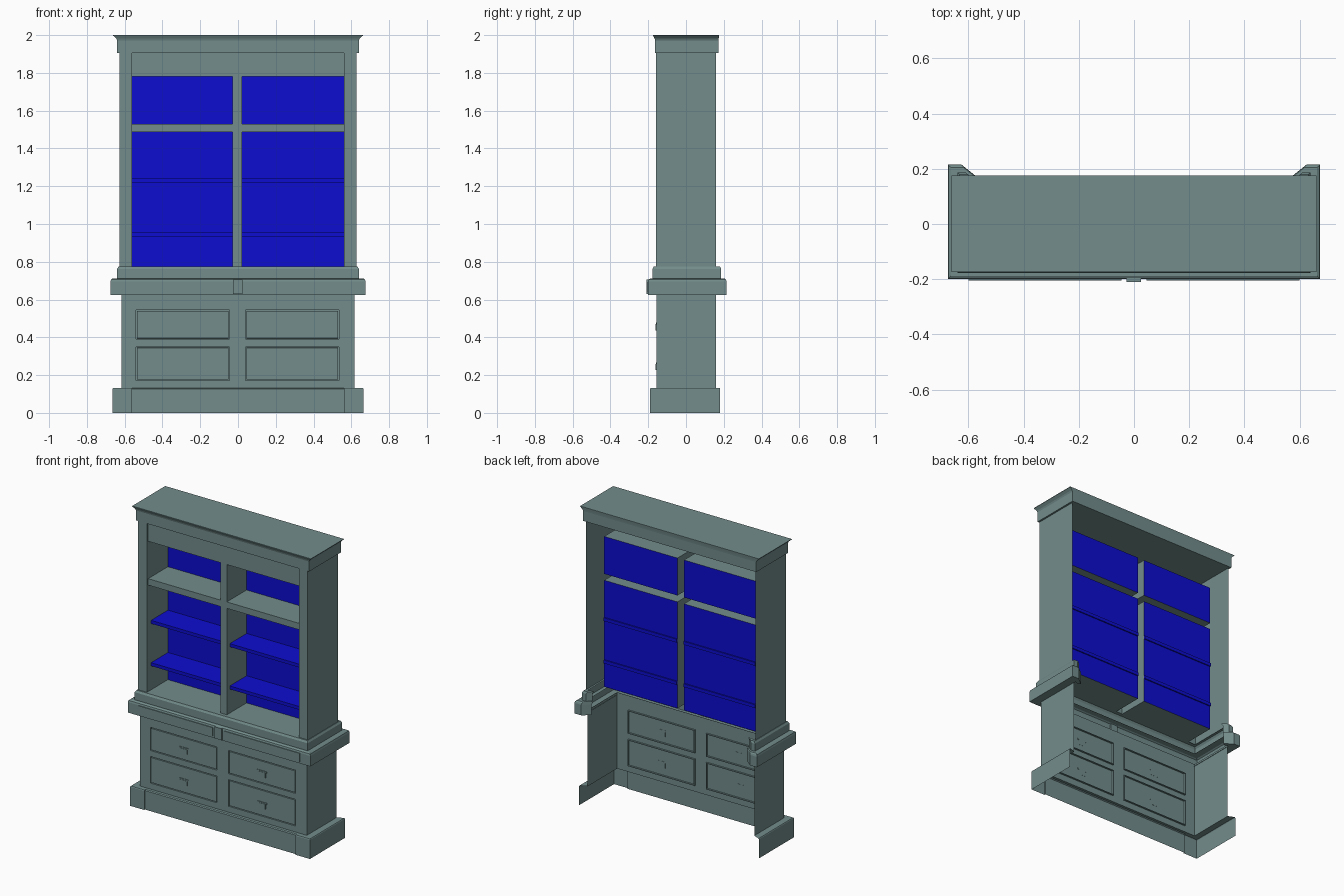
import bpy
import bmesh

if "Cube" in bpy.data.objects:
    bpy.data.objects.remove(bpy.data.objects["Cube"], do_unlink=True)


def material(name, rgb):
    m = bpy.data.materials.new(name)
    m.use_nodes = True
    m.diffuse_color = (*rgb, 1)
    m.node_tree.nodes["Principled BSDF"].inputs["Base Color"].default_value = (*rgb, 1)
    return m


PAINT = material("grey_green_paint", (0.17, 0.265, 0.26))
BLUE = material("deep_blue", (0.004, 0.004, 0.64))


def finish(name, bm, *mats):
    me = bpy.data.meshes.new(name)
    bm.to_mesh(me)
    bm.free()
    for m in mats or (PAINT,):
        me.materials.append(m)
    ob = bpy.data.objects.new(name, me)
    bpy.context.collection.objects.link(ob)
    return ob


def cuboid(bm, x, y, z):
    """Add a box given three (low, high) ranges; return its faces."""
    verts = bmesh.ops.create_cube(bm, size=1)["verts"]
    for v in verts:
        v.co = [r[0] + (c + 0.5) * (r[1] - r[0]) for r, c in zip((x, y, z), v.co)]
    return list({f for v in verts for f in v.link_faces})


def box(name, x, y, z, mat=None):
    bm = bmesh.new()
    cuboid(bm, x, y, z)
    return finish(name, bm, mat or PAINT)


def loft(name, rings, closed=False):
    """Skin flat (path, z) rings from bottom to top; closed rings are capped."""
    bm = bmesh.new()
    rows = [[bm.verts.new((x, y, z)) for x, y in path] for path, z in rings]
    n = len(rows[0])
    for a, b in zip(rows, rows[1:]):
        for i in range(n if closed else n - 1):
            j = (i + 1) % n
            bm.faces.new((a[i], a[j], b[j], b[i]))
    if closed:
        bm.faces.new(rows[0][::-1])
        bm.faces.new(rows[-1])
    return finish(name, bm)


def mirrored(half):
    """Path given from left back to front middle, completed on the other side."""
    return [(-x, y) for x, y in half] + half[::-1]


def u_path(w, front, back, ret=0):
    """Three-sided path, with mitred returns at the back if ret is set."""
    half = [(w, back), (w, -front)]
    if ret:
        half = [(w - 2 * ret, back - 0.8 * ret), (w - ret, back)] + half
    return mirrored(half)


def plinth_path(w, front, step, back):
    return mirrored([(w, back), (w, -front), (0.56, -front), (0.56, -front + step)])


# Plinth with projecting corner blocks
loft("plinth", [
    (plinth_path(0.665, 0.19, 0.008, 0.18), 0),
    (plinth_path(0.665, 0.19, 0.008, 0.18), 0.127),
    (plinth_path(0.662, 0.187, 0.012, 0.18), 0.132),
    (plinth_path(0.618, 0.155, 0, 0.16), 0.132)])

# Lower cabinet: sides, and a front with grooved drawer fronts
for side, sx in (("right", -1), ("left", 1)):
    path = [(sx * 0.618, 0.16), (sx * 0.618, -0.155)]
    loft(f"lower_side_{side}", [(path[::-sx], 0.13), (path[::-sx], 0.64)])

bm = bmesh.new()
xs = [-0.618, -0.54, -0.045, 0.04, 0.535, 0.618]
zs = [0.13, 0.172, 0.35, 0.39, 0.545, 0.64]
grid = [[bm.verts.new((x, -0.155, z)) for x in xs] for z in zs]
drawers = []
for r in range(5):
    for c in range(5):
        f = bm.faces.new((grid[r][c], grid[r][c + 1], grid[r + 1][c + 1], grid[r + 1][c]))
        if r % 2 and c % 2:
            drawers.append(f)
bm.normal_update()
for thick, depth in ((0.001, -0.01), (0.006, 0), (0.001, 0.01)):
    bmesh.ops.inset_individual(bm, faces=drawers, thickness=thick, depth=depth)
    bm.normal_update()
finish("drawer_fronts", bm)

# Small cup pulls on each drawer
for col, x in (("right", -0.292), ("left", 0.288)):
    for row, z in (("lower", 0.25), ("upper", 0.46)):
        bm = bmesh.new()
        cuboid(bm, (x - 0.036, x + 0.036), (-0.159, -0.154), (z + 0.008, z + 0.018))
        cuboid(bm, (x - 0.026, x + 0.026), (-0.161, -0.154), (z - 0.024, z + 0.01))
        finish(f"pull_{row}_{col}", bm)

# Waist moulding with slim drawers and centre block
loft("waist_moulding", [
    (u_path(0.615, 0.155, 0.17, 0.01), 0.625),
    (u_path(0.675, 0.2, 0.215, 0.05), 0.625),
    (u_path(0.675, 0.2, 0.215, 0.05), 0.695),
    (u_path(0.672, 0.197, 0.212, 0.05), 0.706),
    (u_path(0.663, 0.188, 0.205, 0.045), 0.712),
    (u_path(0.615, 0.15, 0.17, 0.01), 0.712)])
for side, x in (("right", (-0.6, -0.045)), ("left", (0.045, 0.6))):
    box(f"slim_drawer_{side}", x, (-0.205, -0.198), (0.638, 0.694))
box("centre_block", (-0.027, 0.025), (-0.21, -0.19), (0.63, 0.707))

# Step moulding under the bookcase
loft("step_moulding", [
    (u_path(0.64, 0.178, 0.186, 0.03), 0.712),
    (u_path(0.64, 0.178, 0.186, 0.03), 0.762),
    (u_path(0.632, 0.17, 0.18, 0.03), 0.775),
    (u_path(0.615, 0.145, 0.16, 0.01), 0.775)])

# Bookcase sides with corner pilasters
for side, sx in (("right", -1), ("left", 1)):
    path = [(sx * x, y) for x, y in
            ((0.628, 0.16), (0.628, -0.16), (0.562, -0.16), (0.562, -0.147))]
    loft(f"bookcase_side_{side}", [(path[::-sx], 0.775), (path[::-sx], 1.91)])

# Face frame between the pilasters
bm = bmesh.new()
for x, z in (((-0.562, 0.562), (1.78, 1.91)), ((-0.028, 0.02), (0.775, 1.78)),
             ((-0.562, -0.028), (1.487, 1.53)), ((0.02, 0.562), (1.487, 1.53))):
    bm.faces.new([bm.verts.new((x[i], -0.147, z[k]))
                  for i, k in ((0, 0), (1, 0), (1, 1), (0, 1))])
finish("face_frame", bm)

# Four open niches with blue backs, and blue shelves in the lower pair
for side, x in (("right", (-0.562, -0.028)), ("left", (0.02, 0.562))):
    for level, z in (("lower", (0.775, 1.487)), ("upper", (1.53, 1.78))):
        bm = bmesh.new()
        faces = cuboid(bm, x, (-0.147, 0.062), z)
        bm.normal_update()
        front = [f for f in faces if f.normal.y < -0.5]
        for f in faces:
            f.material_index = int(f.normal.y > 0.5)
        bmesh.ops.delete(bm, geom=front, context="FACES")
        bmesh.ops.reverse_faces(bm, faces=bm.faces[:])
        finish(f"niche_{level}_{side}", bm, PAINT, BLUE)
    for level, z in (("lower", 0.935), ("upper", 1.218)):
        box(f"shelf_{level}_{side}", (x[0] + 0.001, x[1] - 0.001), (-0.117, 0.07),
            (z, z + 0.022), BLUE)

# Flared cornice, closed at top, bottom and back
loft("cornice", [
    (u_path(0.64, 0.163, 0.172), 1.905),
    (u_path(0.64, 0.163, 0.172), 1.972),
    (u_path(0.645, 0.166, 0.173), 1.982),
    (u_path(0.661, 0.174, 0.175), 1.997),
    (u_path(0.661, 0.174, 0.175), 2.0)], closed=True)
